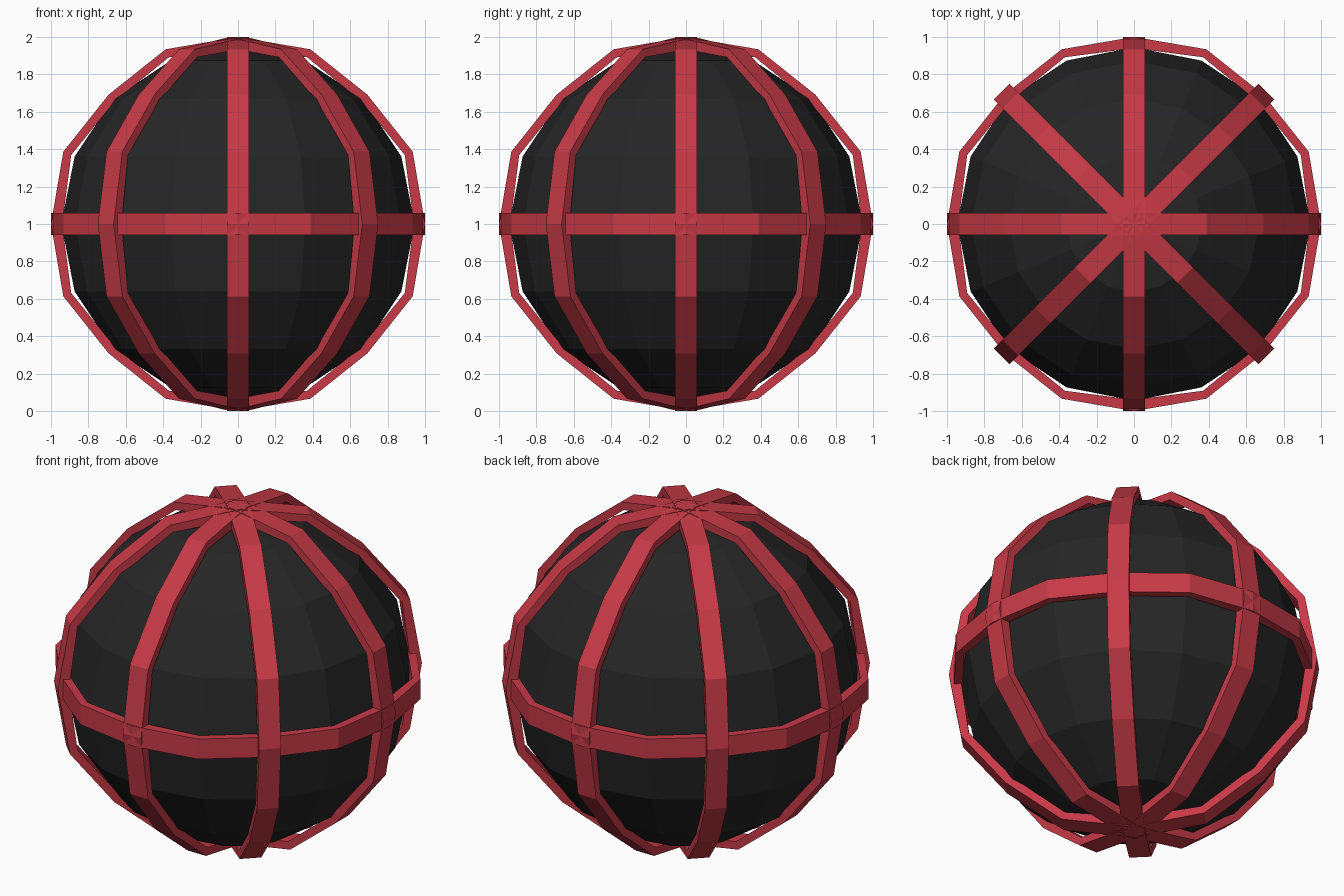
import bpy, bmesh, math
from mathutils import Matrix

if "Cube" in bpy.data.objects:
    bpy.data.objects.remove(bpy.data.objects["Cube"])

def material(name, rgb):
    m = bpy.data.materials.new(name)
    m.diffuse_color = (*rgb, 1)
    m.use_nodes = True
    m.node_tree.nodes["Principled BSDF"].inputs["Base Color"].default_value = m.diffuse_color
    return m

red = material("strap red", (0.57, 0.042, 0.062))
black = material("ball black", (0.019, 0.019, 0.019))
CENTRE = Matrix.Translation((0, 0, 1))

def add(name, bm, mat):
    bmesh.ops.recalc_face_normals(bm, faces=bm.faces)
    me = bpy.data.meshes.new(name)
    bm.to_mesh(me)
    bm.free()
    me.materials.append(mat)
    ob = bpy.data.objects.new(name, me)
    bpy.context.collection.objects.link(ob)

# Faceted ball
bm = bmesh.new()
bmesh.ops.create_uvsphere(bm, u_segments=16, v_segments=8, radius=0.945, matrix=CENTRE)
add("ball", bm, black)

# Flat straps: 16-sided hoops, slightly raised between the quarter points
OUTER = [1.0, 1.011, 0.978, 1.011]
INNER = [0.94, 0.965, 0.93, 0.965]
HALF_WIDTH = 0.06

def strap(name, rotation):
    bm = bmesh.new()
    loops = []
    for i in range(16):
        a = i * math.pi / 8
        section = []
        for r, y in ((OUTER[i % 4], -HALF_WIDTH), (OUTER[i % 4], HALF_WIDTH),
                     (INNER[i % 4], HALF_WIDTH), (INNER[i % 4], -HALF_WIDTH)):
            section.append(bm.verts.new((r * math.cos(a), y, r * math.sin(a))))
        loops.append(section)
    for i in range(16):
        p, q = loops[i], loops[(i + 1) % 16]
        for k in range(4):
            n = (k + 1) % 4
            bm.faces.new((p[k], p[n], q[n], q[k]))
    bm.transform(CENTRE @ rotation)
    add(name, bm, red)

# Four upright hoops and one around the middle
for k in range(4):
    strap(f"upright_strap_{k + 1}", Matrix.Rotation(k * math.pi / 4, 4, 'Z'))
strap("middle_strap", Matrix.Rotation(math.pi / 2, 4, 'X'))
